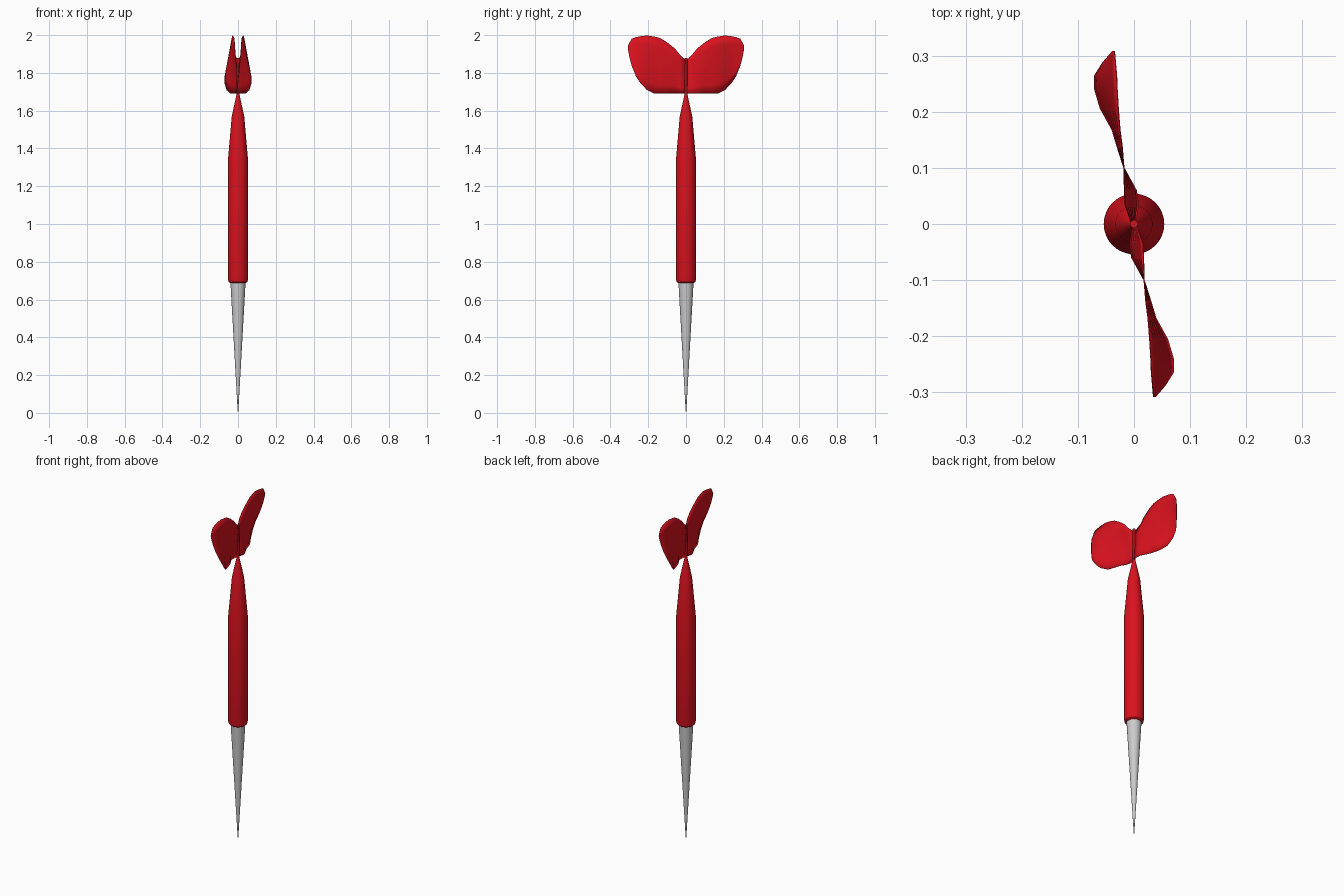
import bpy
import math

if "Cube" in bpy.data.objects:
    bpy.data.objects.remove(bpy.data.objects["Cube"])

red = bpy.data.materials.new("red")
red.diffuse_color = (0.7, 0.006, 0.013, 1)
red.use_nodes = True
red.node_tree.nodes["Principled BSDF"].inputs["Base Color"].default_value = red.diffuse_color


def make_object(name, verts, faces, mat=None, angle=35):
    mesh = bpy.data.meshes.new(name)
    mesh.from_pydata(verts, [], faces)
    obj = bpy.data.objects.new(name, mesh)
    bpy.context.collection.objects.link(obj)
    if mat:
        mesh.materials.append(mat)
    bpy.ops.object.select_all(action='DESELECT')
    obj.select_set(True)
    bpy.context.view_layer.objects.active = obj
    bpy.ops.object.shade_smooth_by_angle(angle=math.radians(angle))
    return obj


def lathe(name, profile, mat=None, sides=32):
    """Closed solid of revolution from (radius, z) pairs, bottom to top."""
    verts = [(r * math.cos(2 * math.pi * i / sides), r * math.sin(2 * math.pi * i / sides), z)
             for r, z in profile for i in range(sides)]
    faces = [(k * sides + i, k * sides + (i + 1) % sides,
              (k + 1) * sides + (i + 1) % sides, (k + 1) * sides + i)
             for k in range(len(profile) - 1) for i in range(sides)]
    faces.append(tuple(reversed(range(sides))))
    faces.append(tuple(range((len(profile) - 1) * sides, len(profile) * sides)))
    return make_object(name, verts, faces, mat)


# Grey needle, handle with tapered neck, and thin spindle
lathe("needle", [(0.0008, 0), (0.003, 0.03), (0.04, 0.69)])
lathe("handle", [(0.042, 0.688), (0.05, 0.694), (0.054, 0.71), (0.054, 1.33),
                 (0.033, 1.57), (0.007, 1.69)], red)
lathe("spindle", [(0.007, 1.685), (0.007, 1.88)], red, 16)

# Twisted blade sections: y, lower x, lower z, upper x, upper z
SECTIONS = [
    (0.000, 0.002, 1.692, -0.004, 1.865),
    (0.035, 0.008, 1.690, -0.016, 1.900),
    (0.060, 0.004, 1.690, -0.017, 1.930),
    (0.100, -0.018, 1.690, -0.018, 1.962),
    (0.138, -0.030, 1.690, -0.021, 1.985),
    (0.168, -0.039, 1.691, -0.025, 1.992),
    (0.206, -0.060, 1.709, -0.028, 1.998),
    (0.240, -0.070, 1.745, -0.030, 1.994),
    (0.265, -0.070, 1.782, -0.031, 1.989),
    (0.287, -0.056, 1.836, -0.033, 1.981),
    (0.300, -0.045, 1.885, -0.034, 1.958),
    (0.308, -0.038, 1.930, -0.035, 1.942),
]
ROWS = 6


def blade(name, s):
    verts = []
    for y, xb, zb, xt, zt in SECTIONS:
        for k in range(ROWS + 1):
            t = k / ROWS
            verts.append((s * (xb + (xt - xb) * t), s * y, zb + (zt - zb) * t))
    n = ROWS + 1
    faces = [(c * n + k, (c + 1) * n + k, (c + 1) * n + k + 1, c * n + k + 1)
             for c in range(len(SECTIONS) - 1) for k in range(ROWS)]
    obj = make_object(name, verts, faces, red)
    solid = obj.modifiers.new("thickness", 'SOLIDIFY')
    solid.thickness = 0.002
    solid.offset = 0


# Two blades, half a turn apart
blade("blade_back", 1)
blade("blade_front", -1)
